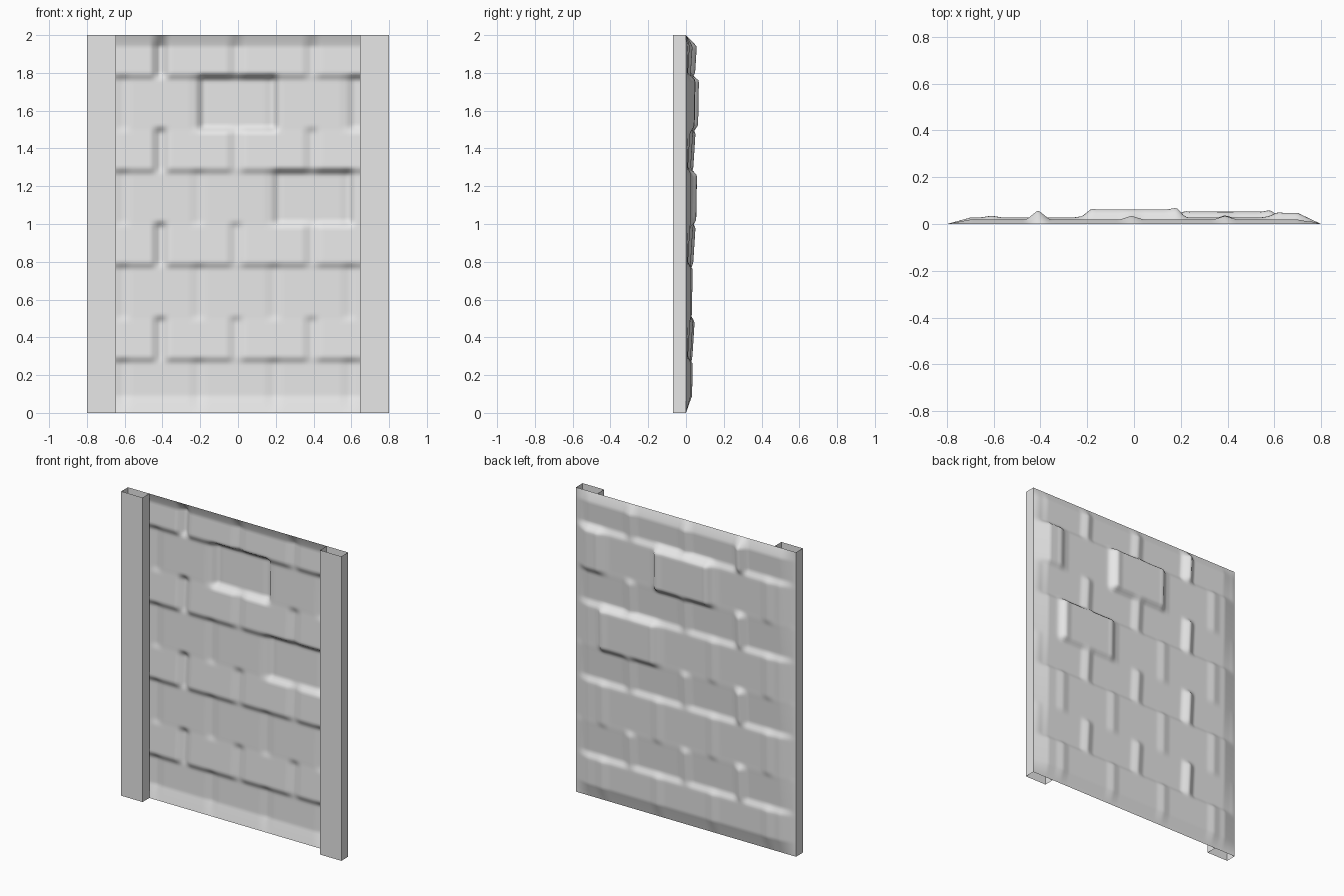
import bpy, bmesh, math

cube = bpy.data.objects.get("Cube")
if cube:
    bpy.data.objects.remove(cube, do_unlink=True)

grey = bpy.data.materials.new("plain_grey")
grey.use_nodes = True
grey.diffuse_color = (0.8, 0.8, 0.8, 1)
grey.node_tree.nodes["Principled BSDF"].inputs["Base Color"].default_value = (0.8, 0.8, 0.8, 1)

HALF, HEIGHT, ROW, BRICK = 0.8, 2.0, 0.25, 0.4
# Bricks pushed out further than the rest: (row, centre x) -> extra depth
RAISED = {(6, 0.0): 0.035, (4, 0.4): 0.025, (6, 0.8): 0.02}
# Joints with a stronger ridge: (row, x) -> depth
STRONG = {(7, -0.4): 0.04, (5, -0.4): 0.03, (3, -0.4): 0.03, (1, -0.4): 0.025}


def step(a, b, t):
    t = max(0.0, min(1.0, (t - a) / (b - a)))
    return t * t * (3 - 2 * t)


def box(a, b, t, soft):
    """Soft-edged window from a to b."""
    return step(a - soft, a + soft, t) * (1 - step(b - soft, b + soft, t))


def relief(x, z):
    """Depth of the brick relief behind the sheet."""
    depth = 0.0
    for row in range(8):
        low = row * ROW + (0.03 if row % 2 else 0.0)
        high = (row + 1) * ROW + (0.0 if row % 2 else 0.03)
        w = box(low if row else -1, high if row < 7 else 3, z, 0.025)
        if w == 0:
            continue
        t = (z - low) / (high - low)
        d = 0.009 + 0.014 * t if row % 2 else 0.023 + 0.005 * t
        for k in range(-2, 3):
            # Ridges along the upright joints, staggered on alternate rows
            joint = k * BRICK + (0 if row % 2 else BRICK / 2)
            tall = STRONG.get((row, round(joint, 1)), 0.016 if row % 2 else 0.008)
            d += tall * max(0, 1 - abs(x - joint + 0.01) / 0.05)
            # Individually raised bricks
            extra = RAISED.get((row, round(k * BRICK, 1)), 0) if row % 2 == 0 else 0
            if extra:
                mid = k * BRICK
                d += extra * box(mid - 0.2, mid + 0.2, x, 0.025)
        depth += w * d
    # Fade to nothing around the border
    side = min(1, (HALF - abs(x)) / 0.1)
    ends = min(1, z / 0.09, (HEIGHT - z) / 0.06)
    return depth * max(0, side) * max(0, ends)


def finish(name, bm):
    mesh = bpy.data.meshes.new(name)
    bm.to_mesh(mesh)
    bm.free()
    mesh.materials.append(grey)
    obj = bpy.data.objects.new(name, mesh)
    bpy.context.collection.objects.link(obj)
    return obj


# Brick relief sheet
bm = bmesh.new()
NX, NZ = 128, 160
grid = []
for j in range(NZ + 1):
    z = HEIGHT * j / NZ
    xs = [-HALF + 2 * HALF * i / NX for i in range(NX + 1)]
    grid.append([bm.verts.new((x, relief(x, z), z)) for x in xs])
for j in range(NZ):
    for i in range(NX):
        a, b = grid[j], grid[j + 1]
        f = bm.faces.new((a[i], b[i], b[i + 1], a[i + 1]))
        f.smooth = True
finish("brick_sheet", bm)


# Open-ended square tube posts on the front edges
def post(name, side):
    bm = bmesh.new()
    xa, xb = sorted((side * 0.645, side * HALF))
    ring = [(xa, 0), (xa, -0.07), (xb, -0.07), (xb, 0)]
    low = [bm.verts.new((x, y, 0)) for x, y in ring]
    top = [bm.verts.new((x, y, HEIGHT)) for x, y in ring]
    for i in range(4):
        k = (i + 1) % 4
        bm.faces.new((low[i], low[k], top[k], top[i]))
    finish(name, bm)


post("left_post", 1)
post("right_post", -1)
